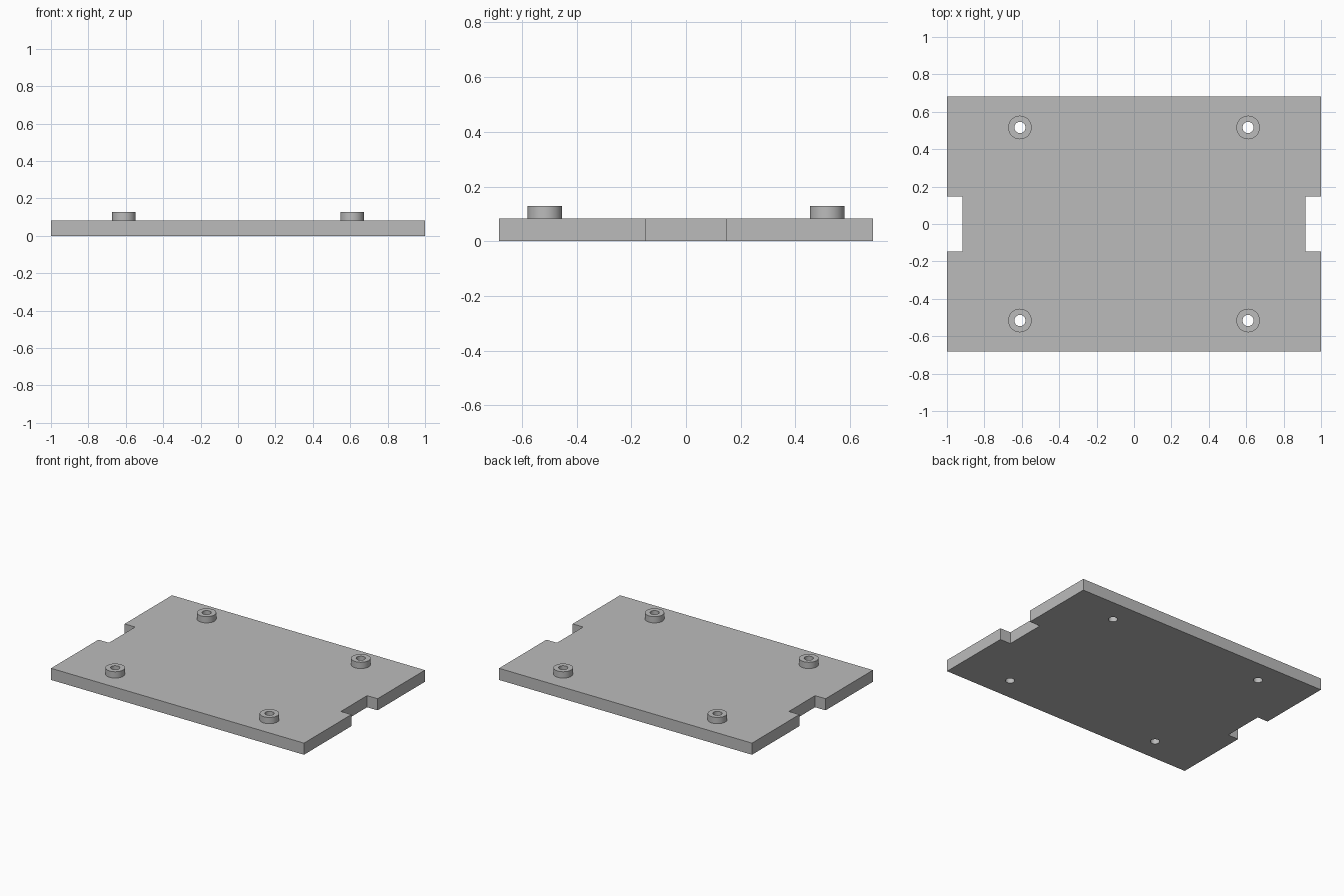
import bpy
import bmesh

cube = bpy.data.objects.get("Cube")
if cube:
    bpy.data.objects.remove(cube, do_unlink=True)

HALF_X, HALF_Y, THICK = 1.0, 0.683, 0.083
NOTCH_X, NOTCH_Y = 0.917, 0.148
BOSS_X, BOSS_Y, BOSS_TOP = 0.61, 0.516, 0.128
BOSS_R, HOLE_R = 0.063, 0.03

grey = bpy.data.materials.new("light grey")
grey.use_nodes = True
colour = (0.5, 0.5, 0.5, 1)
grey.diffuse_color = colour
grey.node_tree.nodes["Principled BSDF"].inputs["Base Color"].default_value = colour


def cylinder(name, x, y, radius, bottom, top):
    bpy.ops.mesh.primitive_cylinder_add(
        vertices=48, radius=radius, depth=top - bottom,
        location=(x, y, (bottom + top) / 2))
    obj = bpy.context.object
    obj.name = name
    obj.data.materials.append(grey)
    return obj


def combine(target, tool, operation):
    mod = target.modifiers.new(operation.lower(), "BOOLEAN")
    mod.operation, mod.solver, mod.object = operation, "EXACT", tool
    bpy.context.view_layer.objects.active = target
    bpy.ops.object.modifier_apply(modifier=mod.name)
    bpy.data.objects.remove(tool, do_unlink=True)


# Base plate: half outline on the left, mirrored by rotation, then extruded
half = [(HALF_X, -HALF_Y), (HALF_X, -NOTCH_Y), (NOTCH_X, -NOTCH_Y),
        (NOTCH_X, NOTCH_Y), (HALF_X, NOTCH_Y), (HALF_X, HALF_Y)]
outline = half + [(-x, -y) for x, y in half]
bm = bmesh.new()
face = bm.faces.new([bm.verts.new((x, y, 0)) for x, y in outline])
ext = bmesh.ops.extrude_face_region(bm, geom=[face])
for v in ext["geom"]:
    if isinstance(v, bmesh.types.BMVert):
        v.co.z = THICK
bmesh.ops.recalc_face_normals(bm, faces=bm.faces)
mesh = bpy.data.meshes.new("mounting_plate")
bm.to_mesh(mesh)
bm.free()
mesh.materials.append(grey)
plate = bpy.data.objects.new("mounting_plate", mesh)
bpy.context.collection.objects.link(plate)

# Four raised bosses, each with a through hole
for sx in (-1, 1):
    for sy in (-1, 1):
        x, y = sx * BOSS_X, sy * BOSS_Y
        combine(plate, cylinder("boss", x, y, BOSS_R, THICK / 2, BOSS_TOP), "UNION")
        combine(plate, cylinder("drill", x, y, HOLE_R, -THICK, BOSS_TOP * 2), "DIFFERENCE")

bpy.ops.object.select_all(action="DESELECT")
plate.select_set(True)
bpy.context.view_layer.objects.active = plate
bpy.ops.object.shade_smooth_by_angle()
